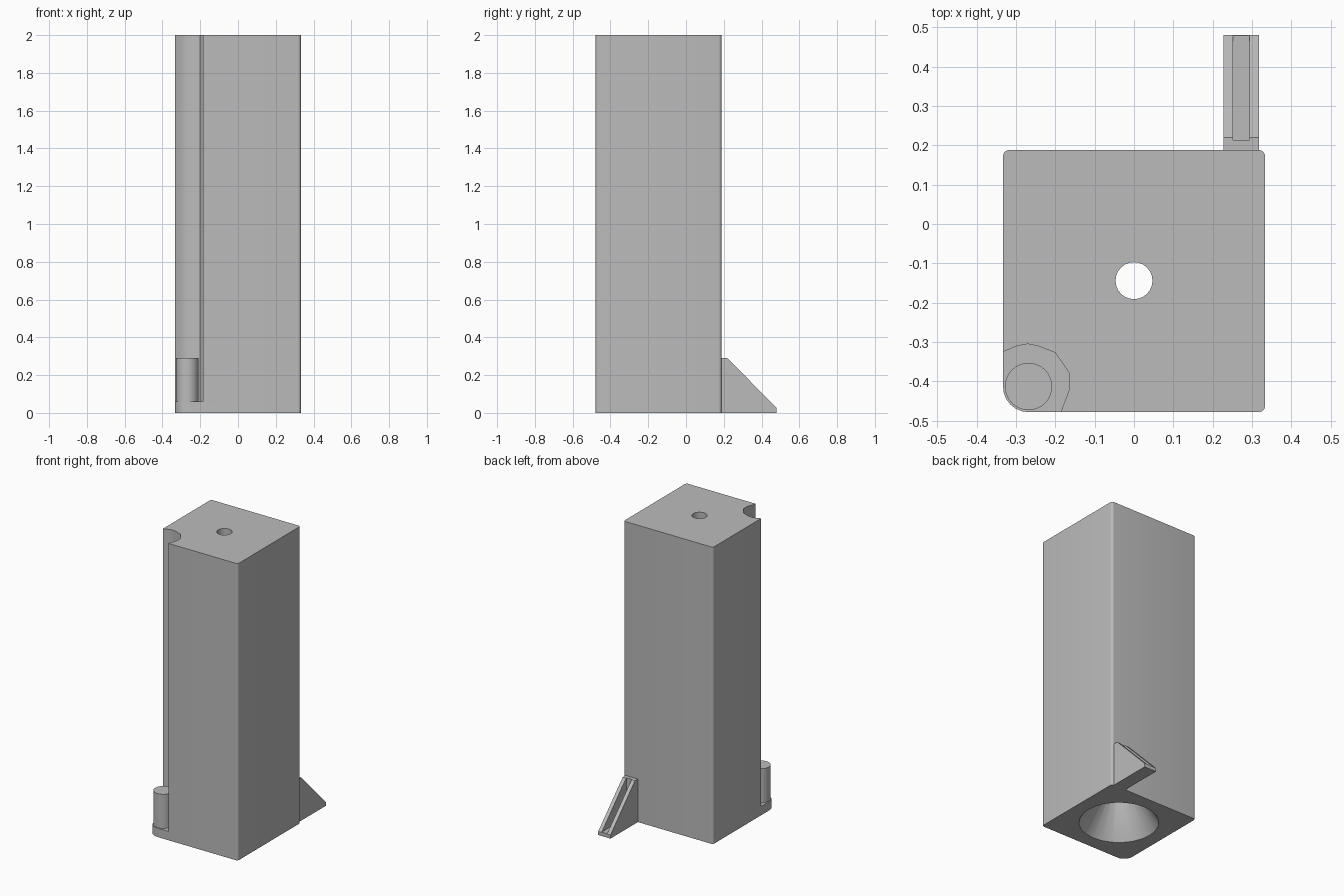
import bpy
import bmesh
from math import cos, sin, pi, radians

default = bpy.data.objects.get("Cube")
if default:
    bpy.data.objects.remove(default, do_unlink=True)

grey = bpy.data.materials.new("plain grey")
grey.use_nodes = True
colour = (0.5, 0.5, 0.5, 1)
grey.diffuse_color = colour
grey.node_tree.nodes["Principled BSDF"].inputs["Base Color"].default_value = colour


def loft(name, rings):
    """Solid through a stack of point rings, capped at both ends."""
    bm = bmesh.new()
    loops = [[bm.verts.new(p) for p in ring] for ring in rings]
    n = len(loops[0])
    for a, b in zip(loops, loops[1:]):
        for i in range(n):
            j = (i + 1) % n
            bm.faces.new((a[i], a[j], b[j], b[i]))
    bm.faces.new(loops[0])
    bm.faces.new(loops[-1])
    bmesh.ops.recalc_face_normals(bm, faces=bm.faces)
    mesh = bpy.data.meshes.new(name)
    bm.to_mesh(mesh)
    bm.free()
    mesh.materials.append(grey)
    obj = bpy.data.objects.new(name, mesh)
    bpy.context.collection.objects.link(obj)
    return obj


def prism(name, outline, z0, z1):
    return loft(name, [[(x, y, z) for x, y in outline] for z in (z0, z1)])


def circle(x, y, r, z, n):
    return [(x + r * cos(2 * pi * i / n), y + r * sin(2 * pi * i / n), z) for i in range(n)]


def select(obj):
    bpy.ops.object.select_all(action='DESELECT')
    obj.select_set(True)
    bpy.context.view_layer.objects.active = obj


def cut(obj, cutter):
    cutter.hide_render = True
    mod = obj.modifiers.new("cut", 'BOOLEAN')
    mod.operation = 'DIFFERENCE'
    mod.solver = 'EXACT'
    mod.object = cutter
    select(obj)
    bpy.ops.object.modifier_apply(modifier=mod.name)
    bpy.data.objects.remove(cutter, do_unlink=True)


def smooth(obj):
    select(obj)
    bpy.ops.object.shade_smooth_by_angle(angle=radians(35))


# Square column: three tight corners, one wide corner around the peg
W, FRONT, BACK = 0.333, -0.478, 0.188
outline = []
for sx, y, start, r in ((1, BACK, 0, 0.016), (-1, BACK, 90, 0.016),
                        (-1, FRONT, 180, 0.065), (1, FRONT, 270, 0.016)):
    cx = sx * (W - r)
    cy = y - r if y > 0 else y + r
    for k in range(7):
        a = radians(start + 15 * k)
        outline.append((cx + r * cos(a), cy + r * sin(a)))
column = prism("column", outline, 0, 2)

# Corner channel running from the base plate to the top
channel = [(-0.5, -0.325), (-0.333, -0.325), (-0.297, -0.31), (-0.27, -0.305),
           (-0.245, -0.31), (-0.2, -0.327), (-0.164, -0.38), (-0.164, -0.42),
           (-0.184, -0.472), (-0.184, -0.6), (-0.5, -0.6)]
cut(column, prism("channel_cutter", channel, 0.06, 2.2))

# Funnel in the underside leading to a narrow bore
bore = [(0.245, -0.01), (0.245, 0), (0.047, 0.29), (0.047, 2.1)]
cut(column, loft("bore_cutter", [circle(0, -0.144, r, z, 36 if r < 0 else 24) for r, z in bore]))
smooth(column)

# Peg standing in the channel
peg = loft("peg", [circle(-0.268, -0.413, 0.06, z, 32) for z in (0.05, 0.29)])
smooth(peg)

# Sloping rear foot with a slot down its middle
side = [(0.18, 0), (0.48, 0), (0.48, 0.025), (0.22, 0.29), (0.18, 0.29)]
foot = loft("rear_foot", [[(x, y, z) for y, z in side] for x in (0.227, 0.318)])
slot = [(0.252, 0.213), (0.293, 0.213), (0.293, 0.6), (0.252, 0.6)]
cut(foot, prism("slot_cutter", slot, 0.026, 0.5))
